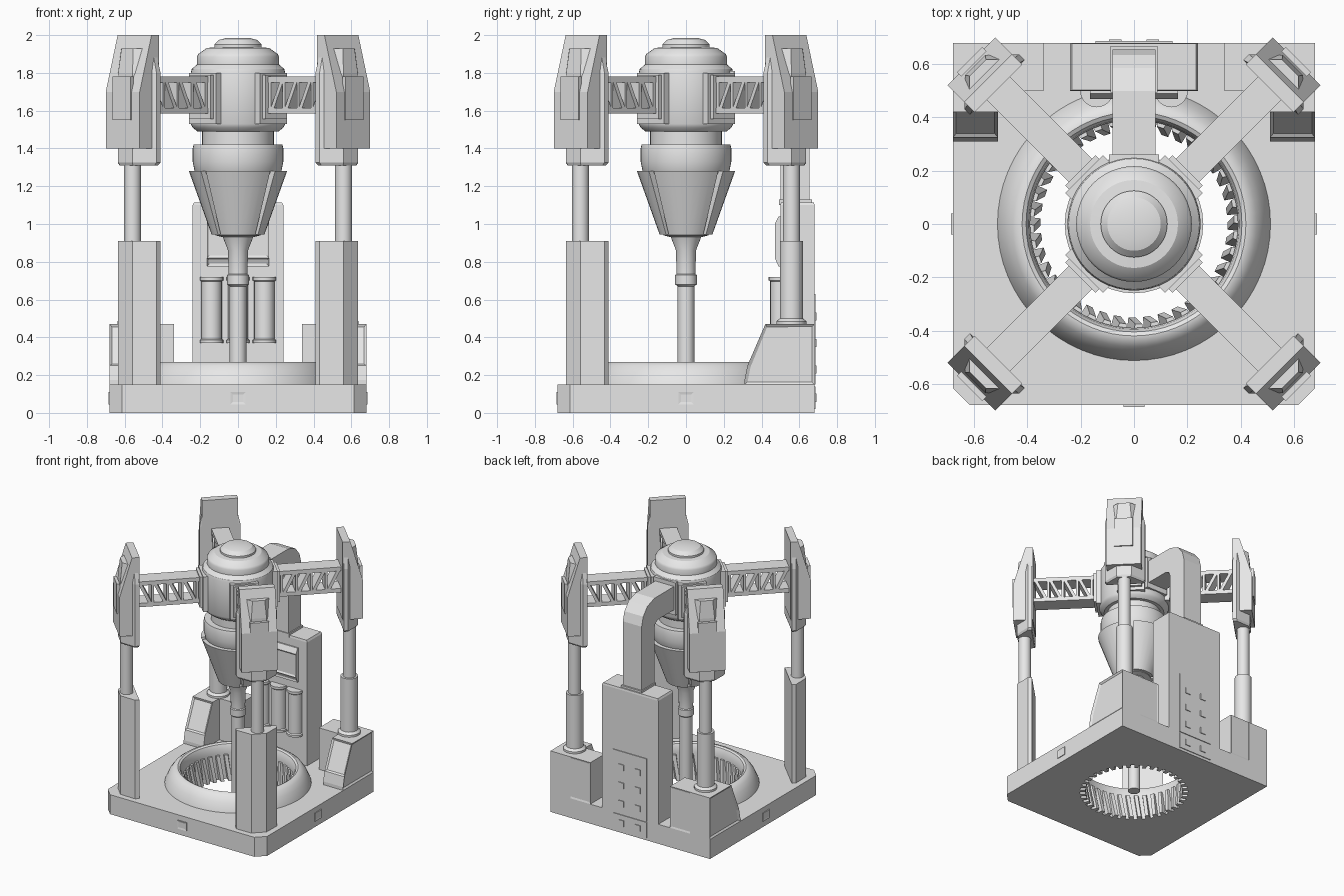
import bpy, bmesh, math
from math import sin, cos, pi, radians
from mathutils import Matrix, Vector

if "Cube" in bpy.data.objects:
    bpy.data.objects.remove(bpy.data.objects["Cube"], do_unlink=True)

grey = bpy.data.materials.new("light_grey")
grey.use_nodes = True
grey.diffuse_color = (0.8, 0.8, 0.8, 1)
grey.node_tree.nodes["Principled BSDF"].inputs["Base Color"].default_value = (0.8, 0.8, 0.8, 1)
smooth = []
DIAGONALS = [45, 135, 225, 315]


def finish(name, bm, angle=0, round_part=False):
    bmesh.ops.recalc_face_normals(bm, faces=bm.faces)
    bm.transform(Matrix.Rotation(radians(angle), 4, 'Z'))
    mesh = bpy.data.meshes.new(name)
    bm.to_mesh(mesh)
    bm.free()
    mesh.materials.append(grey)
    ob = bpy.data.objects.new(name, mesh)
    bpy.context.scene.collection.objects.link(ob)
    if round_part:
        smooth.append(ob)
    return ob


def prism(name, pts, lo, hi, plane="xy", angle=0, top_scale=None, inset=None, depth=-0.01):
    """Extrude a profile; inset is a rule on the face normal."""
    place = {"xy": lambda u, v, w: (u, v, w),
             "xz": lambda u, v, w: (u, w, v),
             "yz": lambda u, v, w: (w, u, v)}[plane]
    bm = bmesh.new()
    a = [bm.verts.new(place(u, v, lo)) for u, v in pts]
    b = [bm.verts.new(place(u, v, hi)) for u, v in pts]
    bm.faces.new(a)
    bm.faces.new(b)
    for i in range(len(pts)):
        j = (i + 1) % len(pts)
        bm.faces.new((a[i], a[j], b[j], b[i]))
    if top_scale:
        mid = sum((v.co for v in b), Vector()) / len(b)
        for v in b:
            v.co = mid + (v.co - mid) * top_scale
    if inset:
        bmesh.ops.recalc_face_normals(bm, faces=bm.faces)
        faces = [f for f in bm.faces if inset(f.normal)]
        bmesh.ops.inset_individual(bm, faces=faces, thickness=0.018, depth=depth)
    return finish(name, bm, angle)


def box(name, x, y, z, angle=0, **kw):
    pts = [(x[0], y[0]), (x[1], y[0]), (x[1], y[1]), (x[0], y[1])]
    return prism(name, pts, z[0], z[1], angle=angle, **kw)


def lathe(name, profile, at=(0, 0), steps=48, angle=0, closed=False):
    """Spin (radius, height) points around a vertical axis."""
    bm = bmesh.new()
    vs = [bm.verts.new((r, 0, z)) for r, z in profile]
    pairs = list(zip(vs, vs[1:])) + ([(vs[-1], vs[0])] if closed else [])
    edges = [bm.edges.new(p) for p in pairs]
    bmesh.ops.spin(bm, geom=vs + edges, cent=(0, 0, 0), axis=(0, 0, 1),
                   angle=2 * pi, steps=steps, use_duplicate=False)
    bmesh.ops.remove_doubles(bm, verts=bm.verts, dist=0.0001)
    bm.transform(Matrix.Translation((at[0], at[1], 0)))
    return finish(name, bm, angle, True)


def tube(name, r, z0, z1, at=(0, 0), steps=24, angle=0):
    return lathe(name, [(0, z0), (r, z0), (r, z1), (0, z1)], at, steps, angle)


# Base slab with a round opening
slab = [(-.68, .68), (-.68, -.615), (-.615, -.68), (.615, -.68), (.68, -.615), (.68, .68)]
base = prism("base", slab, 0, 0.15)
cutter = tube("opening_cutter", 0.395, -0.1, 0.3, steps=64)
smooth.remove(cutter)
cut = base.modifiers.new("opening", 'BOOLEAN')
cut.object = cutter
cut.solver = 'EXACT'
bpy.context.view_layer.objects.active = base
bpy.ops.object.modifier_apply(modifier="opening")
bpy.data.objects.remove(cutter, do_unlink=True)
for side in range(3):
    box("base_hatch", (-.04, .04), (-.686, -.67), (.045, .11), (270, 0, 90)[side],
        inset=lambda n: n.y < -.9, depth=-.003)

# Raised collar and slanted gear teeth around the opening
lathe("collar", [(.515, .14), (.51, .16), (.485, .215), (.46, .25), (.435, .268), (.42, .27), (.405, .262),
                 (.395, .24), (.39, .2), (.39, 0), (.4, 0), (.4, .14)], steps=64, closed=True)
for i in range(40):
    bm = bmesh.new()
    for v in bmesh.ops.create_cube(bm, size=1)["verts"]:
        top = v.co.z > 0
        inner = v.co.x < 0
        v.co = ((.35 + .025 * top) if inner else .395,
                v.co.y * (.026 if inner else .036) + (.018 if top else -.008),
                .19 if top else 0)
    finish("gear_tooth", bm, i * 9)

# Leg parts are laid out along +x and turned to each corner
casing = [(.725, -.145), (.755, -.145), (.843, -.054), (.843, .054), (.755, .145), (.725, .145)]
head = [(.72, 2), (.774, 2), (.863, 1.7), (.863, 1.4), (.72, 1.4)]
for a in DIAGONALS:
    tube("piston_rod", .045, .85, 1.35, (.79, 0), angle=a)
    prism("head_foot", casing, 1.325, 1.31, top_scale=.9, angle=a)
    prism("head_core", casing, 1.325, 1.8, angle=a)
    prism("head_core_top", casing, 1.8, 1.93, top_scale=.8, angle=a)
    prism("head_shell", head, -.127, .127, "xz", a)
    box("head_plate", (.85, .872), (-.067, .067), (1.55, 1.78), a)
    # Truss arm
    for z in (1.585, 1.75):
        box("arm_chord", (.26, .74), (-.062, .062), (z, z + .03), a)
    for i in range(4):
        x = .3 + i * .105
        box("arm_post", (x - .008, x + .008), (-.062, .062), (1.6, 1.76), a)
        prism("arm_brace", [(x, 1.6), (x + .025, 1.6), (x + .105, 1.765), (x + .08, 1.765)],
              -.062, .062, "xz", a)
    box("arm_bracket", (.19, .265), (-.1, .1), (1.53, 1.8), a)
    box("arm_bracket_face", (.26, .285), (-.08, .08), (1.555, 1.79), a)

# Front leg casings
for a in (225, 315):
    prism("front_leg", casing, .15, .91, angle=a)

# Rear feet and sleeves
wedge = [(.31, .15), (.31, .175), (.325, .25), (.42, .47), (.68, .47), (.68, .15)]
for s in (-1, 1):
    box("rear_foot", sorted((s * .34, s * .67)), (.5, .68), (.15, .47),
        inset=lambda n: n.y > .9, depth=-.004)
    prism("rear_foot_wedge", wedge, s * .51, s * .68, "yz",
          inset=lambda n: (n.y < -.5 and n.z > .3) or n.x * s > .9)
    sleeve = (s * .558, .558)
    tube("rear_sleeve", .061, .4, .91, sleeve)
    lathe("rear_sleeve_collar", [(0, .46), (.08, .46), (.08, .485), (.061, .5), (0, .5)], sleeve, 24)

# Rear column with front screen, canisters and back panel
box("column", (-.24, .24), (.5, .68), (.15, 1.1))
box("column_cap", (-.24, .24), (.5, .68), (1.1, 1.115), top_scale=.97)
prism("column_screen", [(.51, .775), (.49, .775), (.47, .82), (.47, 1.0), (.49, 1.04), (.51, 1.04)],
      -.165, .165, "yz", inset=lambda n: n.y < -.9, depth=-.008)
for x in (-.14, 0, .14):
    lathe("canister", [(0, .37), (.062, .37), (.062, .385), (.054, .392), (.054, .695),
                       (.062, .702), (.062, .72), (0, .72)], (x, .5), 24)
box("back_panel", (-.145, .145), (.67, .686), (.15, .63))
box("back_panel_lower", (-.145, .145), (.67, .686), (.02, .14))
for x in (-.07, .07):
    for z in (.08, .23, .37, .51):
        box("panel_button", (x - .023, x + .023), (.68, .692), (z - .022, z + .022))

# Feed duct from the column into the hub
duct = [(.655, 1.1), (.655, 1.62), (.635, 1.69), (.585, 1.75), (.5, 1.78), (.2, 1.78),
        (.2, 1.6), (.45, 1.6), (.485, 1.585), (.5, 1.55), (.5, 1.1)]
prism("duct", duct, -.08, .08, "yz")
box("duct_base", (-.088, .088), (.493, .668), (1.1, 1.13))
box("duct_flange", (-.093, .093), (.2, .26), (1.56, 1.81))

# Hub body
lathe("hub", [(0, 1.985), (.06, 1.985), (.1, 1.975), (.125, 1.95), (.125, 1.935), (.165, 1.932), (.21, 1.9),
              (.217, 1.885), (.217, 1.845), (.245, 1.82), (.25, 1.8), (.25, 1.53), (.24, 1.51),
              (.215, 1.49), (.19, 1.49), (.19, 1.42), (.235, 1.42), (.24, 1.4), (.24, 1.33),
              (.23, 1.28), (.2, 1.22), (.11, .95), (0, .95)])
# Four tapered armour shells
for k in range(4):
    bm = bmesh.new()
    rows = []
    for i in range(9):
        t = radians(-41 + 82 * i / 8)
        rows.append([bm.verts.new((r * cos(t), r * sin(t), z))
                     for r, z in ((.26, 1.28), (.2, 1.28), (.1, .945), (.14, .945))])
    for p, q in zip(rows, rows[1:]):
        for j in range(4):
            bm.faces.new((p[j], p[(j + 1) % 4], q[(j + 1) % 4], q[j]))
    bm.faces.new(rows[0])
    bm.faces.new(rows[-1])
    finish("cone_shell", bm, k * 90, True)

# Drill shaft
lathe("drill_shaft", [(0, .96), (.12, .96), (.12, .94), (.08, .93), (.053, .86), (.05, .735), (.057, .73),
                      (.057, .68), (.044, .67), (.044, .01), (0, .01)], steps=32)

# Smooth shading on the round parts
bpy.ops.object.select_all(action='DESELECT')
for ob in smooth:
    ob.select_set(True)
bpy.context.view_layer.objects.active = smooth[0]
bpy.ops.object.shade_smooth_by_angle(angle=radians(30))
